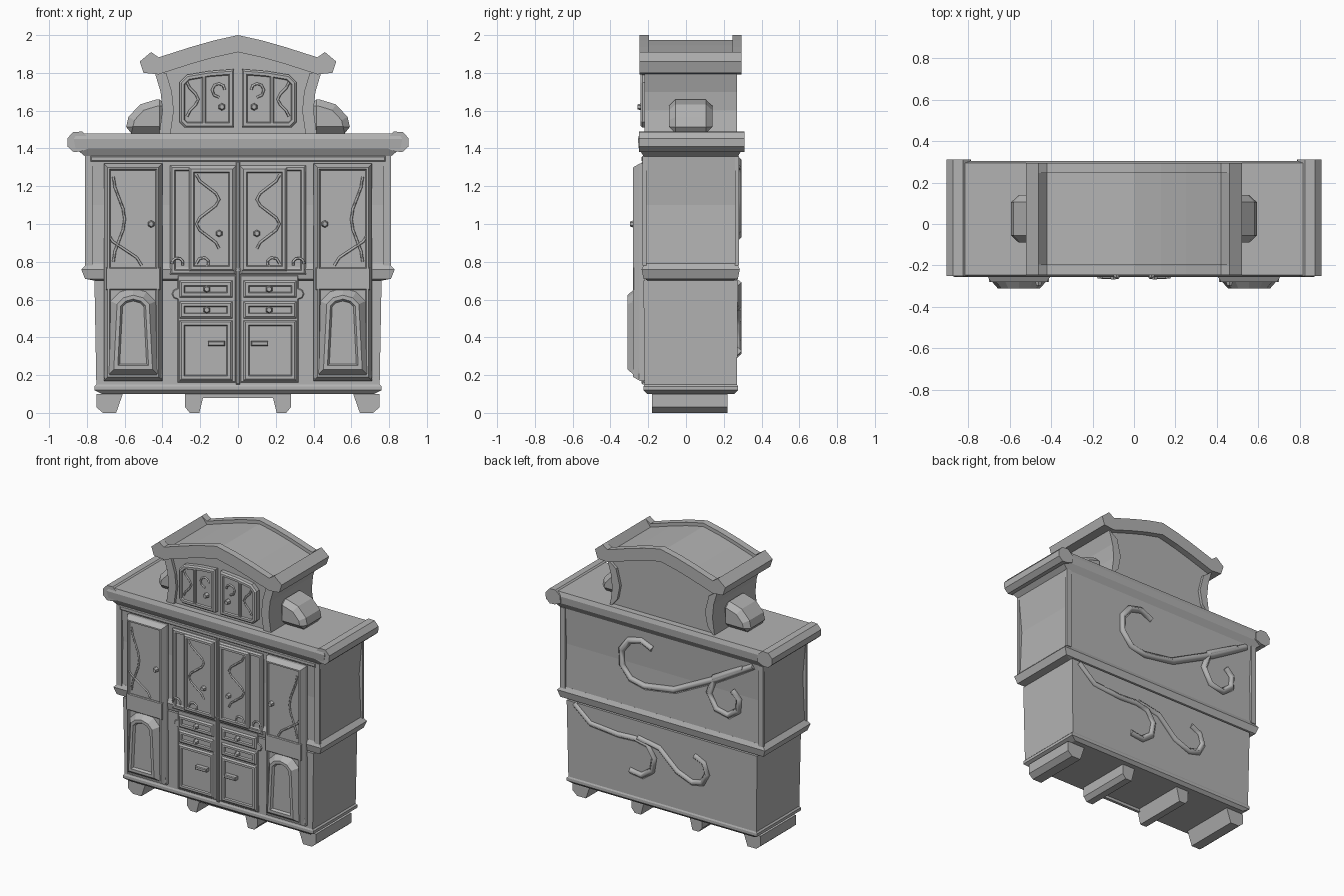
import bpy, bmesh
from math import cos, sin, radians, pi
from mathutils import Vector

default_cube = bpy.data.objects.get("Cube")
if default_cube:
    bpy.data.objects.remove(default_cube, do_unlink=True)

plain_grey = bpy.data.materials.new("plain_grey")
plain_grey.use_nodes = True
plain_grey.diffuse_color = (.45, .45, .45, 1)
shader = plain_grey.node_tree.nodes["Principled BSDF"]
shader.inputs["Base Color"].default_value = plain_grey.diffuse_color

# Shared planes, and inset steps (thickness, depth) for panelled fronts
FRONT, BACK = -.22, .27
FRAMED = [(.01, .01), (.015, 0), (.005, -.01)]
DEEP_DOOR = [(.02, .035), (.01, 0), (.006, -.012)]
BULGING = [(.05, .06), (.02, 0), (.01, -.015)]
BEAD = [(.005, .005)]


def add_object(name, data, mirror):
    data.materials.append(plain_grey)
    ob = bpy.data.objects.new(name, data)
    bpy.context.collection.objects.link(ob)
    if mirror:
        ob.modifiers.new("Mirror", "MIRROR")
    return ob


def add_mesh(name, bm, mirror=False, recalculate=True):
    if recalculate:
        bmesh.ops.recalc_face_normals(bm, faces=bm.faces)
    mesh = bpy.data.meshes.new(name)
    bm.to_mesh(mesh)
    bm.free()
    return add_object(name, mesh, mirror)


# Outline helpers, all giving (x, z) points
def rect(left, right, low, high):
    return [(left, low), (right, low), (right, high), (left, high)]


def symmetric(points):
    return points + [(-x, z) for x, z in reversed(points) if x > 0]


def spiral(x, z, radius, end_radius, start, end, count):
    points = []
    for i in range(count + 1):
        t = i / count
        angle = radians(start + (end - start) * t)
        r = radius + (end_radius - radius) * t
        points.append((x + r * cos(angle), z + r * sin(angle)))
    return points


def wave(x, swing, top, bottom, turns, count):
    return [(x + swing * cos(turns * pi * i / count), top + (bottom - top) * i / count)
            for i in range(count + 1)]


def bow(top, x):
    """Height of the roof curve at x."""
    return top - x ** 1.2 / 3


def roof_outline(top):
    spots = [0, .13, .25, .42]
    eave = [(.46, .91), (.52, .86), (.5, .8)]
    upper = [(x, bow(top, x)) for x in spots]
    lower = [(x, bow(1.91, x)) for x in reversed(spots)]
    return symmetric(upper + [(x, 1 + z) for x, z in eave] + lower)


def flare(inward=0):
    """Side of the crown, narrow at mid height."""
    return [(.4 - inward + (z - 1.6) ** 2, z) for z in (1.8, 1.7, 1.6, 1.46)]


# Part builders
def prism(name, points, front, back, mirror=False):
    bm = bmesh.new()
    face = bm.faces.new([bm.verts.new((x, front, z)) for x, z in points])
    made = bmesh.ops.extrude_face_region(bm, geom=[face])["geom"]
    moved = [v for v in made if isinstance(v, bmesh.types.BMVert)]
    bmesh.ops.translate(bm, verts=moved, vec=(0, back - front, 0))
    return add_mesh(name, bm, mirror)


def stack(name, half_width, sections):
    """Box courses given as (height, overhang)."""
    bm = bmesh.new()
    rings = []
    for z, over in sections:
        w, a, b = half_width + over, FRONT - over / 2, BACK + over / 2
        rings.append([bm.verts.new((x, y, z)) for x, y in rect(-w, w, a, b)])
    for low, high in zip(rings, rings[1:]):
        for i in range(4):
            bm.faces.new((low[i - 1], low[i], high[i], high[i - 1]))
    bm.faces.new(rings[0])
    bm.faces.new(rings[-1])
    add_mesh(name, bm)


def panel(name, points, steps, out=.01, y=FRONT, mirror=True):
    """Plate raised forwards from y, then inset step by step."""
    bm = bmesh.new()
    face = bm.faces.new([bm.verts.new((x, y, z)) for x, z in points])
    face.normal_update()
    if face.normal.y > 0:
        face.normal_flip()
    face = bmesh.ops.extrude_discrete_faces(bm, faces=[face])["faces"][0]
    bmesh.ops.translate(bm, verts=face.verts, vec=(0, -out, 0))
    for thickness, depth in steps:
        bm.normal_update()
        bmesh.ops.inset_region(bm, faces=[face], thickness=thickness, depth=depth,
                               use_even_offset=True)
    add_mesh(name, bm, mirror, recalculate=False)


def tendril(name, points, y, radius=.007, mirror=True):
    curve = bpy.data.curves.new(name, "CURVE")
    curve.dimensions = "3D"
    curve.bevel_depth, curve.bevel_resolution = radius, 0
    curve.use_fill_caps = True
    spline = curve.splines.new("POLY")
    spline.points.add(len(points) - 1)
    for point, (x, z) in zip(spline.points, points):
        point.co = (x, y, z, 1)
    add_object(name, curve, mirror)


def knob(name, x, z, y):
    bm = bmesh.new()
    bmesh.ops.create_cone(bm, segments=6, radius1=.02, radius2=.013, depth=.025, cap_ends=True)
    for v in bm.verts:
        v.co = Vector((x + v.co.x, y - v.co.z, z + v.co.y))
    add_mesh(name, bm, mirror=True)


# Carcass courses
stack("lower_case", .75, [(.1, -.03), (.12, .01), (.14, .01), (.15, 0), (.7, .01)])
stack("waist_band", .8, [(.7, -.04), (.71, .01), (.76, .03), (.79, 0)])
stack("upper_case", .8, [(.78, 0), (1.1, -.015), (1.37, .01)])
stack("cornice", .8, [(1.35, 0), (1.4, .06), (1.45, .07), (1.48, .05)])
prism("cornice_end_roll", spiral(.85, 1.43, .05, .07, -112, 203, 7), -.25, .31, mirror=True)
for side, y in (("front", FRONT), ("back", BACK)):
    prism(side + "_corner_post", rect(.77, .81, .78, 1.36), y - .01, y + .01, mirror=True)
panel("frieze", rect(-.78, .78, 1.33, 1.36), BEAD, mirror=False)

# Feet running front to back, and the low apron
for name, x, h in (("outer_foot", .68, .07), ("inner_foot", .23, .05)):
    foot = [(-h, .1), (-h / 2, 0), (h / 2, 0), (h, .03), (h, .1)]
    prism(name, [(x + dx, z) for dx, z in foot], -.18, .22, mirror=True)
prism("apron", rect(-.2, .2, .08, .11), -.18, -.16)

# Tall side doors with a bulging arched lower panel
panel("side_door", rect(.4, .71, .17, 1.32), DEEP_DOOR, out=.025)
arch = [(.4, .18), (.71, .18)] + [(x, z) for x, z in spiral(.555, .52, .155, .155, 30, 150, 4)]
panel("arched_panel", arch, BULGING, y=-.24)
panel("door_rail", rect(.41, .7, .65, .77), BEAD, y=-.265)
tendril("side_vine", wave(.63, .03, 1.25, .8, 2, 8), -.27)
tendril("side_vine_branch", wave(.6, .09, .95, .78, 1, 4), -.27)
knob("side_knob", .46, 1, -.285)

# Central doors with winding stems
panel("centre_door", rect(.01, .36, .73, 1.31), FRAMED)
panel("centre_leaf", rect(.02, .26, .75, 1.3), FRAMED, out=.025)
tendril("centre_vine", wave(.16, .06, 1.26, .87, 3, 12), -.246)
tendril("centre_curl", spiral(.18, .79, .04, .02, 0, 240, 5), -.246)
tendril("frame_curl", spiral(.32, .79, .03, .03, 0, 200, 5), -.242)
knob("centre_knob", .1, .95, -.255)

# Drawers and low doors
surround = rect(.01, .32, .16, .73)
surround[2:2] = spiral(.32, .63, .03, .03, -90, 90, 4)
panel("drawer_surround", surround, BEAD, out=.005)
for label, z in (("lower", .5), ("upper", .61)):
    panel(label + "_drawer", rect(.03, .31, z, z + .09), FRAMED)
    knob(label + "_drawer_knob", .165, z + .045, -.25)
panel("low_door", rect(.03, .31, .17, .49), FRAMED)
panel("low_handle", rect(.07, .16, .355, .38), BEAD, out=.03, y=-.23)
panel("centre_post", rect(-.01, .01, .15, 1.33), BEAD, mirror=False)

# Crown cabinet with flared sides, pilasters in front and crescents behind
prism("crown_case", symmetric([(0, 1.93)] + flare()), -.2, .25)
prism("crown_pilaster", flare() + flare(inward=.06)[::-1], FRONT, -.19, mirror=True)
prism("crown_crescent", flare() + [(.36, 1.53), (.34, 1.63), (.37, 1.75)], .24, BACK, mirror=True)

# Crown doors
crown_door = rect(.02, .28, 1.51, 1.82)
crown_door[2:3] = [(.31, 1.54), (.31, 1.75), (.27, 1.79), (.15, 1.81)]
panel("crown_door", crown_door, FRAMED, out=.03, y=-.2)
panel("crown_stile", rect(.17, .19, 1.53, 1.79), BEAD, y=-.225)
tendril("crown_curl", spiral(.1, 1.71, .03, .04, 180, -90, 6), -.232)
tendril("crown_vine", wave(.24, .03, 1.75, 1.57, 2, 6), -.232)
knob("crown_knob", .085, 1.62, -.245)

# Bowed roof with rolled eaves and raised edge mouldings
prism("roof", roof_outline(1.975), FRONT, BACK)
for side, y in (("front", FRONT), ("back", BACK)):
    prism(side + "_roof_moulding", roof_outline(2), y - .025, y + .025)

# Rounded shoulders beside the crown
shoulder = prism("shoulder", [(.38, 1.48)] + spiral(.43, 1.48, .17, .18, 0, 90, 3) + [(.38, 1.66)],
                 -.09, .14, mirror=True)
bevel = shoulder.modifiers.new("Bevel", "BEVEL")
bevel.width, bevel.segments, bevel.angle_limit = .035, 1, 1.2

# Raised scrolls on the back: a sweeping tail running into a curl
scrolls = {
    "upper_scroll": [(-.73, 1.34), (-.44, 1.17), (-.1, 1)] + spiral(.17, 1.14, .18, .14, -100, 130, 6),
    "upper_curl": [(-.65, 1.3)] + spiral(-.52, 1.05, .16, .08, 50, -240, 6),
    "lower_scroll": [(.7, .69), (.57, .58), (.35, .56)] + spiral(.19, .44, .13, .13, 80, 300, 5),
    "lower_curl": [(.19, .58), (.02, .55), (-.12, .42)] + spiral(-.26, .47, .1, .1, -80, -270, 4),
}
for name, points in scrolls.items():
    tendril(name, points, BACK, radius=.025, mirror=False)
